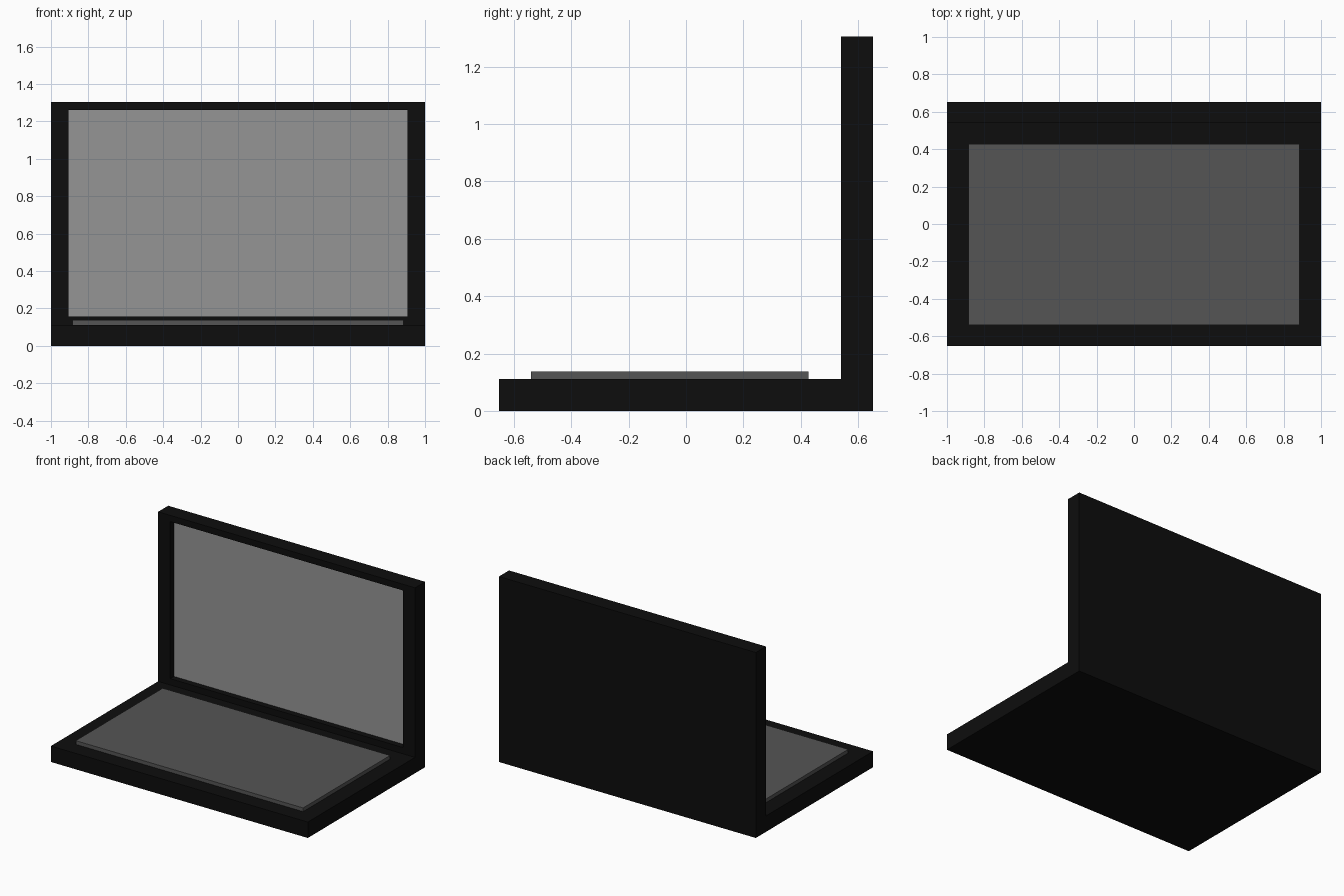
import bpy, bmesh
from mathutils import Vector

if "Cube" in bpy.data.objects:
    bpy.data.objects.remove(bpy.data.objects["Cube"])

W, D, H = 1.0, 0.652, 1.305      # half width, half depth, total height
T = 0.112                        # thickness of base and lid
MARGIN, SCREEN_X, RECESS = 0.062, 0.906, 0.042


def material(name, v):
    m = bpy.data.materials.new(name)
    m.diffuse_color = (v, v, v, 1)
    m.use_nodes = True
    m.node_tree.nodes["Principled BSDF"].inputs["Base Color"].default_value = m.diffuse_color
    return m


def box_bm(lo, hi):
    lo, hi = Vector(lo), Vector(hi)
    bm = bmesh.new()
    bmesh.ops.create_cube(bm, size=1)
    bmesh.ops.scale(bm, vec=hi - lo, verts=bm.verts)
    bmesh.ops.translate(bm, vec=(lo + hi) / 2, verts=bm.verts)
    return bm


def add_object(name, bm, *mats):
    bmesh.ops.recalc_face_normals(bm, faces=bm.faces)
    me = bpy.data.meshes.new(name)
    bm.to_mesh(me)
    bm.free()
    for m in mats:
        me.materials.append(m)
    ob = bpy.data.objects.new(name, me)
    bpy.context.collection.objects.link(ob)
    return ob


black = material("case_black", 0.004)
dark = material("keyboard_grey", 0.09)
light = material("screen_grey", 0.30)

# Base slab
add_object("base", box_bm((-W, -D, 0), (W, D, T)), black)

# Raised keyboard plate
add_object("keyboard", box_bm((-0.885, -0.54, T), (0.885, 0.427, 0.138)), dark)

# Upright lid with the screen set back inside its bezel
bm = box_bm((-W, D - T, T), (W, D, H))
bm.normal_update()
front = min(bm.faces, key=lambda f: f.calc_center_median().y)
bmesh.ops.inset_individual(bm, faces=[front], thickness=MARGIN)
for v in front.verts:
    v.co.x = SCREEN_X if v.co.x > 0 else -SCREEN_X
screen = bmesh.ops.extrude_discrete_faces(bm, faces=[front])["faces"][0]
bmesh.ops.translate(bm, vec=(0, RECESS, 0), verts=screen.verts)
screen.material_index = 1
add_object("lid_with_screen", bm, black, light)
